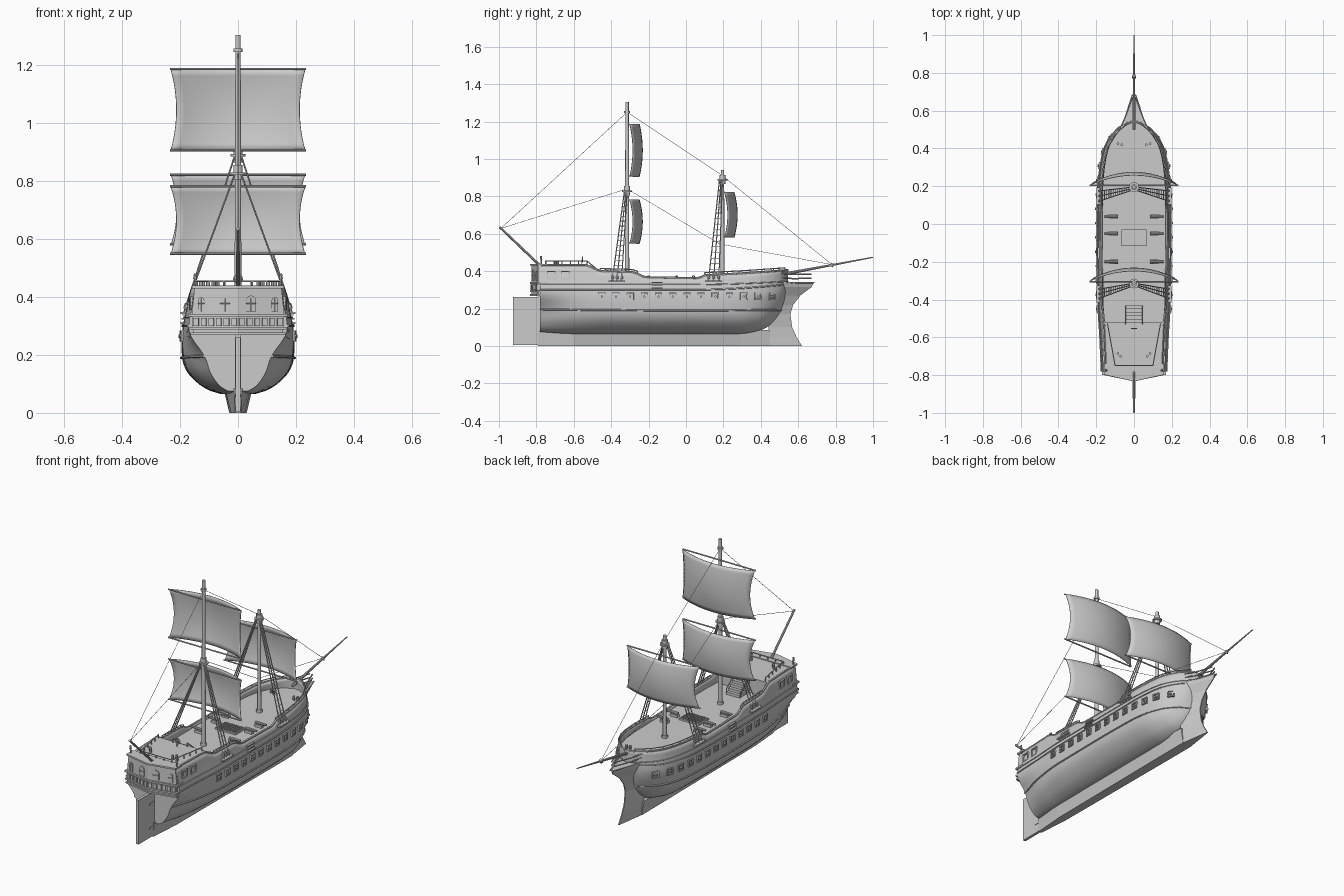
import bpy, bmesh, math
from mathutils import Vector, Matrix

if "Cube" in bpy.data.objects:
    bpy.data.objects.remove(bpy.data.objects["Cube"])

def finish(name, bm, smooth=False, fix=True):
    if fix:
        bmesh.ops.recalc_face_normals(bm, faces=bm.faces[:])
    me = bpy.data.meshes.new(name)
    bm.to_mesh(me)
    bm.free()
    ob = bpy.data.objects.new(name, me)
    bpy.context.collection.objects.link(ob)
    if smooth:
        bpy.ops.object.select_all(action='DESELECT')
        ob.select_set(True)
        bpy.context.view_layer.objects.active = ob
        bpy.ops.object.shade_smooth_by_angle(angle=math.radians(35))
    return ob

def loft(name, rings, closed=True, caps=True, smooth=False):
    """Skin a list of equal-length point rings."""
    bm = bmesh.new()
    vs = [[bm.verts.new(p) for p in r] for r in rings]
    n = len(rings[0])
    for a, b in zip(vs, vs[1:]):
        for i in range(n if closed else n - 1):
            j = (i + 1) % n
            bm.faces.new((a[i], a[j], b[j], b[i]))
    if caps:
        bm.faces.new(vs[0])
        bm.faces.new(vs[-1])
    return finish(name, bm, smooth)

def tubes(name, paths, r, sides=8, r2=None):
    """Straight round bars along each path, all in one object."""
    bm = bmesh.new()
    for path in paths:
        for a, b in zip(path, path[1:]):
            a, b = Vector(a), Vector(b)
            d = b - a
            m = Matrix.Translation((a + b) / 2) @ d.to_track_quat('Z', 'Y').to_matrix().to_4x4()
            bmesh.ops.create_cone(bm, cap_ends=True, segments=sides, radius1=r,
                                  radius2=r if r2 is None else r2, depth=d.length, matrix=m)
    return finish(name, bm, True)

def boxes(name, items):
    """Boxes given as (centre, size, turn about z)."""
    bm = bmesh.new()
    for c, s, a in items:
        m = Matrix.Translation(c) @ Matrix.Rotation(a, 4, 'Z') @ Matrix.Diagonal((*s, 1))
        bmesh.ops.create_cube(bm, size=1, matrix=m)
    return finish(name, bm)

def interp(tab, x, smooth=True):
    if x <= tab[0][0]: return tab[0][1]
    if x >= tab[-1][0]: return tab[-1][1]
    i = max(k for k in range(len(tab) - 1) if tab[k][0] <= x)
    sl = [(q[1] - p[1]) / (q[0] - p[0]) for p, q in zip(tab, tab[1:])]
    def m(k):
        if k in (0, len(sl)): return sl[min(k, len(sl) - 1)]
        a, b = sl[k - 1], sl[k]
        return 2 * a * b / (a + b) if a * b > 0 else 0
    h = tab[i + 1][0] - tab[i][0]
    t = (x - tab[i][0]) / h
    if not smooth: return tab[i][1] + sl[i] * h * t
    return ((2*t**3 - 3*t*t + 1) * tab[i][1] + (t**3 - 2*t*t + t) * h * m(i)
            + (3*t*t - 2*t**3) * tab[i + 1][1] + (t**3 - t*t) * h * m(i + 1))

# Hull lines: half-beam low and high, bottom edge, top edge, section shape
LOW = [(-.78, .11), (-.6, .165), (-.4, .19), (0, .195), (.2, .19), (.3, .178), (.4, .145), (.48, .085), (.545, .01)]
UP = [(-.78, .176), (-.6, .184), (-.4, .195), (0, .196), (.2, .194), (.3, .185), (.4, .163), (.48, .115), (.53, .055), (.545, .015)]
KEEL = [(-.78, .075), (-.6, .065), (.28, .065), (.4, .085), (.46, .12), (.51, .19), (.545, .3)]
SHEER = [(-.78, .432), (-.53, .432), (-.46, .4), (-.28, .395), (-.22, .367), (.07, .362), (.1, .378), (.3, .388), (.545, .405)]
SECT = [(0, .3), (.04, .5), (.12, .7), (.28, .92), (.42, .99), (.6, 1), (.8, .97), (1, .91), (1.25, .85)]

def hw(y, z):
    b = interp(KEEL, y)
    v = max(0, (z - b) / (.36 - b))
    t = min(1, max(0, (z - .17) / .13))
    t = t * t * (3 - 2 * t)
    return interp(SECT, v) * (interp(LOW, y) * (1 - t) + interp(UP, y) * t)

def sheer(y): return interp(SHEER, y, False)
def span(a, b, n): return [a + (b - a) * i / n for i in range(n + 1)]
def both(f): return [p for s in (-1, 1) for p in f(s)]

# Hull shell
rings = []
for y in span(-.78, .545, 70):
    b, top = interp(KEEL, y), sheer(y)
    side = [(hw(y, z), z) for z in (b + (top - b) * t ** 1.5 for t in span(0, 1, 18))]
    rings.append([(-x, y, z) for x, z in reversed(side)] + [(x, y, z) for x, z in side])
hull = loft("hull", rings, closed=False, smooth=True)
sol = hull.modifiers.new("planking", 'SOLIDIFY')
sol.thickness, sol.offset = .01, -1

# Decks and the bulkhead between them
def deck(name, y0, y1, z):
    loft(name, [[(s * (hw(y, z) - .005), y, z - d) for s, d in ((-1, 0), (1, 0), (1, .008), (-1, .008))]
                for y in span(y0, y1, 30)])
deck("main_deck", -.53, .535, .347)
deck("poop_deck", -.785, -.52, .434)
boxes("poop_bulkhead", [((0, -.525, .388), (.32, .01, .09), 0)])

# Wales and cap rails
def hull_line(s, y0, y1, zf, off=.002, n=40):
    return [(s * (hw(y, zf(y)) + off), y, zf(y)) for y in span(y0, y1, n)]
tubes("lower_wale", both(lambda s: [hull_line(s, -.78, .51, lambda y: .19 + .01 * y * y)]), .005, 6)
tubes("upper_wale", both(lambda s: [hull_line(s, -.78, .54, lambda y: .3 + .1 * max(0, y) ** 2)]), .004, 6)
tubes("channel_wale", both(lambda s: [hull_line(s, -.78, .54, lambda y: .328 + .06 * max(0, y) ** 2)]), .003, 6)
tubes("cap_rail", both(lambda s: [hull_line(s, -.78, .544, sheer, -.004, 60)]), .006, 6)

# Keel, cutwater and rudder
loft("keel", [[(-a, y, 0), (a, y, 0), (c, y, .085), (-c, y, .085)]
              for y, a, c in ((-.79, .01, .014), (-.6, .024, .045), (.3, .03, .05), (.45, .03, .045))])
stem = [(0, .62, .03), (.05, .59, .035), (.1, .568, .04), (.17, .558, .05), (.22, .573, .06),
        (.27, .612, .075), (.315, .672, .095), (.338, .682, .1)]
loft("cutwater", [[(-w, .44, z), (-.003, f, z), (.003, f, z), (w, .44, z)] for z, f, w in stem])
boxes("rudder", [((0, -.857, .133), (.016, .135, .256), 0)])
boxes("stern_post", [((0, -.784, .14), (.02, .016, .27), 0)])
boxes("rudder_hinges", [((0, -.8, z), (.022, .05, .01), 0) for z in (.06, .2)])

# Stern gallery: pointed plan, stacked bands
def band(name, z0, z1, w0, w1, e):
    loft(name, [[(-w, -.74, z), (-w, -.79 - e, z), (0, -.825 - e, z), (w, -.79 - e, z), (w, -.74, z)]
                for z, w in ((z0, w0), (z1, w1))])
band("gallery_lower", .27, .335, .155, .16, 0)
band("gallery_upper", .335, .435, .16, .15, 0)
for i, (z, w) in enumerate(((.268, .164), (.288, .167), (.332, .17), (.43, .158))):
    band("gallery_ledge_%d" % i, z, z + .009, w, w, .008)
ang = math.atan2(.035, .16)
def astern(x): return -.825 + .035 * abs(x) / .16
boxes("gallery_panels", [((x, astern(x) - .004, .314), (.018, .008, .028), math.copysign(ang, x))
                         for x in span(-.145, .145, 11)])

# Arched stern windows
for i, (x, w) in enumerate(((-.127, .011), (-.045, .017), (.045, .017), (.127, .011))):
    arch = [(-w, .35), (w, .35)] + [(w * math.cos(t), .388 + w * math.sin(t)) for t in span(0, math.pi, 8)]
    y = astern(x)
    k = math.copysign(.22, x)
    loft("stern_window_%d" % i, [[(x + a, y + k * a + d, z) for a, z in arch] for d in (.012, -.005)])
    tubes("stern_window_bars_%d" % i, [[(x, y - .006, .35), (x, y - .006, .395)],
                                       [(x - w, y - k * w - .006, .378), (x + w, y + k * w - .006, .378)]], .0015, 4)

# Square ports and quarter windows framed on the hull
def frame(s, y, z, h, d):
    a = math.atan2(hw(y + .01, z) - hw(y - .01, z), .02)
    c = Vector((s * hw(y, z), y, z))
    t = Vector((s * math.sin(a), math.cos(a), 0))
    r = -s * a
    return ([(c + t * u, (d, .006, 2 * h + .006), r) for u in (-h, h)] +
            [(c + Vector((0, 0, u)), (d, 2 * h, .006), r) for u in (-h, h)])
port_y = span(-.45, .46, 12)
boxes("gun_ports", [f for s in (-1, 1) for y in port_y for f in frame(s, y, .266, .016, .014)])
tubes("gun_muzzles", [[(s * (hw(y, .264) - .01), y, .264), (s * (hw(y, .264) + .011), y, .264)]
                      for s in (-1, 1) for y in port_y], .006)
boxes("quarter_windows", [f for s in (-1, 1) for y in (-.72, -.645) for f in frame(s, y, .378, .02, .012)])
boxes("boarding_steps", [((s * (hw(-.155, z) + .003), -.155, z), (.014, .06, .006), 0)
                         for s in (-1, 1) for z in (.31, .325, .34)])

# Railings: posts plus a top bar
def railing(name, path, h, gap=.045):
    top = [Vector(p) + Vector((0, 0, h)) for p in path]
    bars = [top]
    for a, b in zip(path, path[1:]):
        a, b = Vector(a), Vector(b)
        n = max(1, round((b - a).length / gap))
        bars += [[a.lerp(b, i / n), a.lerp(b, i / n) + Vector((0, 0, h))] for i in range(n + 1)]
    tubes(name, bars, .003, 6)
railing("poop_rail", [(-.14, -.53, .434), (-.1, -.75, .434), (.1, -.75, .434), (.14, -.53, .434)], .02)
for s, n in ((-1, "left"), (1, "right")):
    for part, y0, y1 in (("waist", -.46, -.26), ("bow", .1, .53)):
        railing(part + "_rail_" + n, [(s * (hw(y, sheer(y)) - .005), y, sheer(y)) for y in span(y0, y1, 7)], .014, .05)
tubes("stern_posts", [[(s * .148, -.775, .43), (s * .148, -.775, .47)] for s in (-1, 1)], .004)
tubes("stern_lanterns", [[(s * .148, -.775, .462), (s * .148, -.775, .482)] for s in (-1, 1)], .007, 8, .004)

# Beakhead rails sweeping to the stem
tubes("head_rails", [[(s * .075, .5, z), (s * .045, .57, z - .008), (s * .008, e, z - .006)]
                     for s in (-1, 1) for z, e in ((.39, .67), (.368, .67), (.345, .685))], .004, 6)

# Masts, boom and bowsprit
tubes("main_mast", [[(0, -.315, .34), (0, -.315, 1.305)]], .012, 12, .009)
tubes("fore_mast", [[(0, .195, .34), (0, .195, .94)]], .011, 12, .009)
tubes("stern_boom", [[(0, -.76, .41), (0, -.996, .635)]], .007, 10, .006)
tubes("bowsprit", [[(0, .5, .38), (0, 1, .474)]], .009, 10, .003)
tubes("mast_tops", [[(0, y, z), (0, y, z + .008)] for y, z in ((-.315, .822), (.195, .885))], .026, 12)
tubes("mast_caps", [[(0, y, z), (0, y, z + h)] for y, z, h in
                    ((-.315, .805, .05), (.195, .865, .05), (-.315, 1.245, .012), (-.315, .347, .016), (.195, .347, .016))], .016, 12)

# Billowing sails with a yard above and below
def sail(name, y0, z0, z1):
    rows = []
    for v in span(-1, 1, 12):
        z = (z0 + z1) / 2 + v * (z1 - z0) / 2
        w = .232 - .02 * (1 - v * v)
        rows.append([(u * w, y0 + .052 * (1 - u * u) + .017 * (1 - v * v), z) for u in span(-1, 1, 16)])
    ob = loft(name, rows, closed=False, caps=False, smooth=True)
    ob.modifiers.new("cloth", 'SOLIDIFY').thickness = .003
    tubes(name + "_yards", [[(-.235, y0 - .002, z), (.235, y0 - .002, z)] for z in (z0 + .002, z1)], .004)
sail("main_top_sail", -.303, .905, 1.187)
sail("main_lower_sail", -.303, .547, .782)
sail("fore_sail", .207, .58, .822)

# Shrouds with rungs, and the channels they stand on
ropes, rungs, channels = [], [], []
for my, base, top in ((-.315, (-.395, -.37, -.345), .822), (.195, (.12, .147, .175), .885)):
    for s in (-1, 1):
        lines = [(Vector((s * .187, y, .345)), Vector((s * .012, my + (y - base[2]) * .3, top))) for y in base]
        ropes += lines
        rungs += [[a.lerp(b, t) for a, b in lines] for t in span(.12, .9, 14)]
        channels.append(((s * .184, base[1], .345), (.03, .09, .008), 0))
tubes("shrouds", ropes, .003, 6)
tubes("ratlines", rungs, .0015, 4)
boxes("channels", channels)
tubes("deadeyes", [[a.lerp(b, .03), a.lerp(b, .06)] for a, b in ropes], .007)

# Stays
tubes("stays", [[(0, -.99, .628), (0, -.315, 1.25), (0, .195, .91), (0, .78, .435)],
                [(0, -.99, .628), (0, -.315, .84), (0, .18, .545), (0, .78, .435)]], .0012, 5)
tubes("bowsprit_collar", [[(0, .775, .425), (0, .785, .44)]], .01)

# Deck fittings: hatch, cannons, bollards, stair, wheel
boxes("hatch", [((0, -.072, .35), (.13, .088, .012), 0)])
boxes("hatch_grating", [((x, -.072, .358), (.005, .08, .006), 0) for x in span(-.055, .055, 8)])
guns = [(s, y) for s in (-1, 1) for y in (.04, -.05, -.2)]
tubes("deck_cannons", [[(s * .085, y, .368), (s * .155, y, .37)] for s, y in guns], .009, 10, .006)
boxes("cannon_carriages", [((s * .108, y, .354), (.045, .022, .016), 0) for s, y in guns])
tubes("bollards", [[(s * x, y, z), (s * x, y, z + .022)] for s in (-1, 1)
                   for x, y, z in ((.065, .42, .347), (.085, .425, .347), (.07, -.7, .434), (.085, -.685, .434))], .007)
boxes("stair", [((0, -.44 - .018 * i, .354 + .008 * i), (.085, .02, .016 + .016 * i), 0) for i in range(5)])
tubes("stair_rails", [[(x, -.435, .347), (x, -.435, .375), (x, -.53, .455), (x, -.53, .434)] for x in (-.045, .045)], .003, 6)
ring = [(.015 * math.cos(t), -.553, .462 + .015 * math.sin(t)) for t in span(0, 2 * math.pi, 12)]
tubes("helm_wheel", [ring] + [[ring[i], ring[i + 6]] for i in (0, 2, 4)] + [[(0, -.56, .434), (0, -.56, .462)]], .002, 6)
